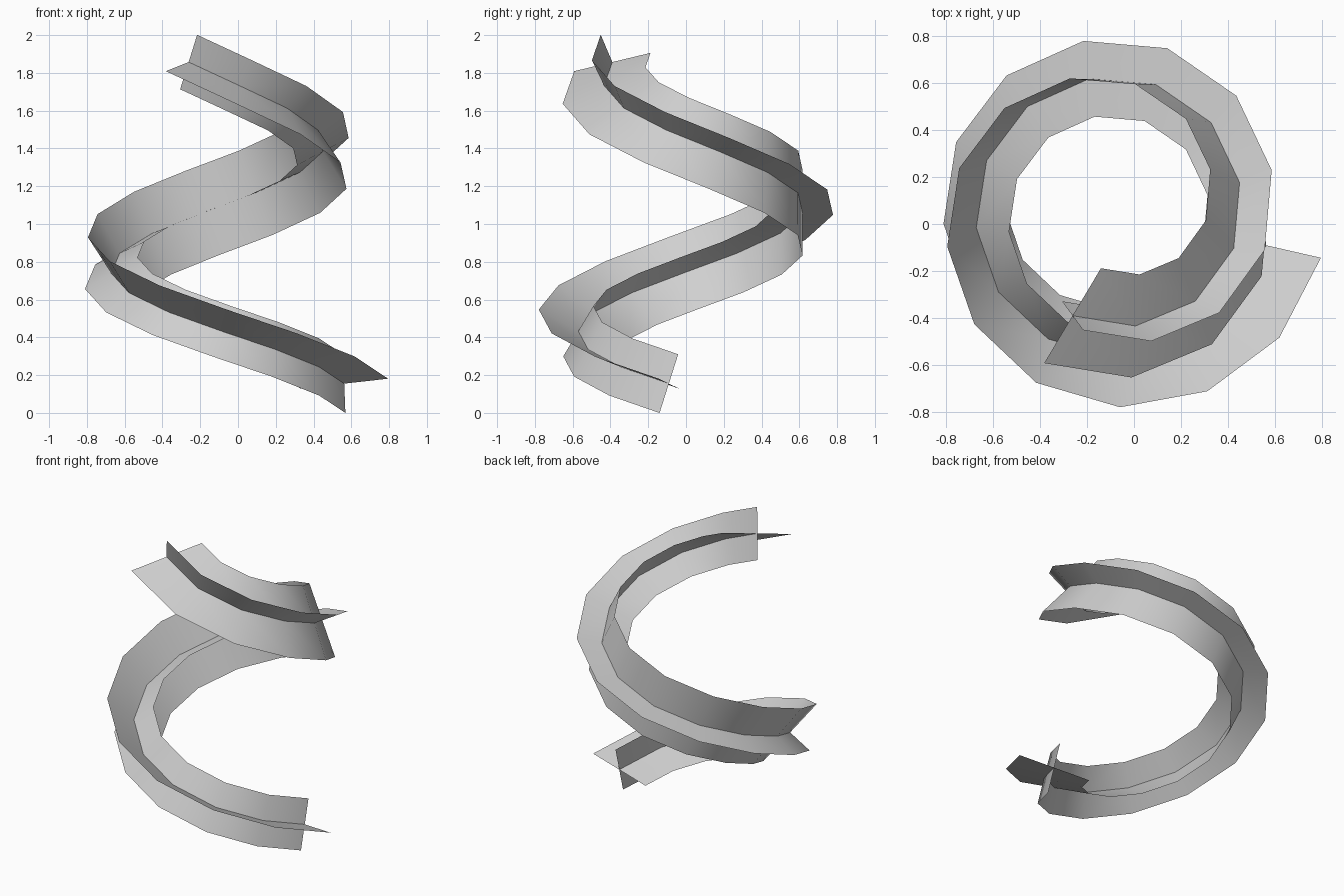
import bpy, math
from mathutils import Vector

cube = bpy.data.objects.get("Cube")
if cube:
    bpy.data.objects.remove(cube, do_unlink=True)

STEPS = 16
AXIS = Vector((-0.075, 0.06, 0.155))

# One plain material
grey = bpy.data.materials.new("light_grey")
grey.use_nodes = True
colour = (0.63, 0.63, 0.63, 1)
grey.diffuse_color = colour
grey.node_tree.nodes["Principled BSDF"].inputs["Base Color"].default_value = colour


def path(k):
    """Rising spiral that tightens and steepens slightly as it climbs."""
    angle = math.radians(-13.3 - 25.3 * k - 0.2125 * k * k)
    bulge = 1 - abs(2 * k / STEPS - 1) ** 3
    radius = 0.655 - 0.0105 * k + 0.009 * bulge
    height = 0.1064 * k - 0.055 * bulge
    return AXIS + Vector((radius * math.cos(angle), radius * math.sin(angle), height))


def tangent(k):
    return (path(k + 0.05) - path(k - 0.05)).normalized()


# Carry a frame along the path without adding twist
frames = []
t = tangent(0)
side = Vector((0.97, -0.21, 0.105))
side = (side - t * side.dot(t)).normalized()
SUB = 10
for i in range(STEPS * SUB + 1):
    new_t = tangent(i / SUB)
    side = t.rotation_difference(new_t) @ side
    t = new_t
    if i % SUB == 0:
        frames.append((path(i / SUB), side.copy(), t.cross(side)))


def strip(name, axis, half_width):
    """Flat ribbon through the path, spread along one frame axis."""
    verts = [f[0] + f[axis] * half_width * s for f in frames for s in (-1, 0, 1)]
    faces = [(3 * r + c, 3 * r + c + 1, 3 * r + c + 4, 3 * r + c + 3)
             for r in range(STEPS) for c in range(2)]
    mesh = bpy.data.meshes.new(name)
    mesh.from_pydata(verts, [], faces)
    mesh.materials.append(grey)
    mesh.shade_smooth()
    obj = bpy.data.objects.new(name, mesh)
    bpy.context.collection.objects.link(obj)


# Two crossing ribbons form the plus-shaped section
strip("wide_ribbon", 1, 0.24)
strip("narrow_ribbon", 2, 0.163)
